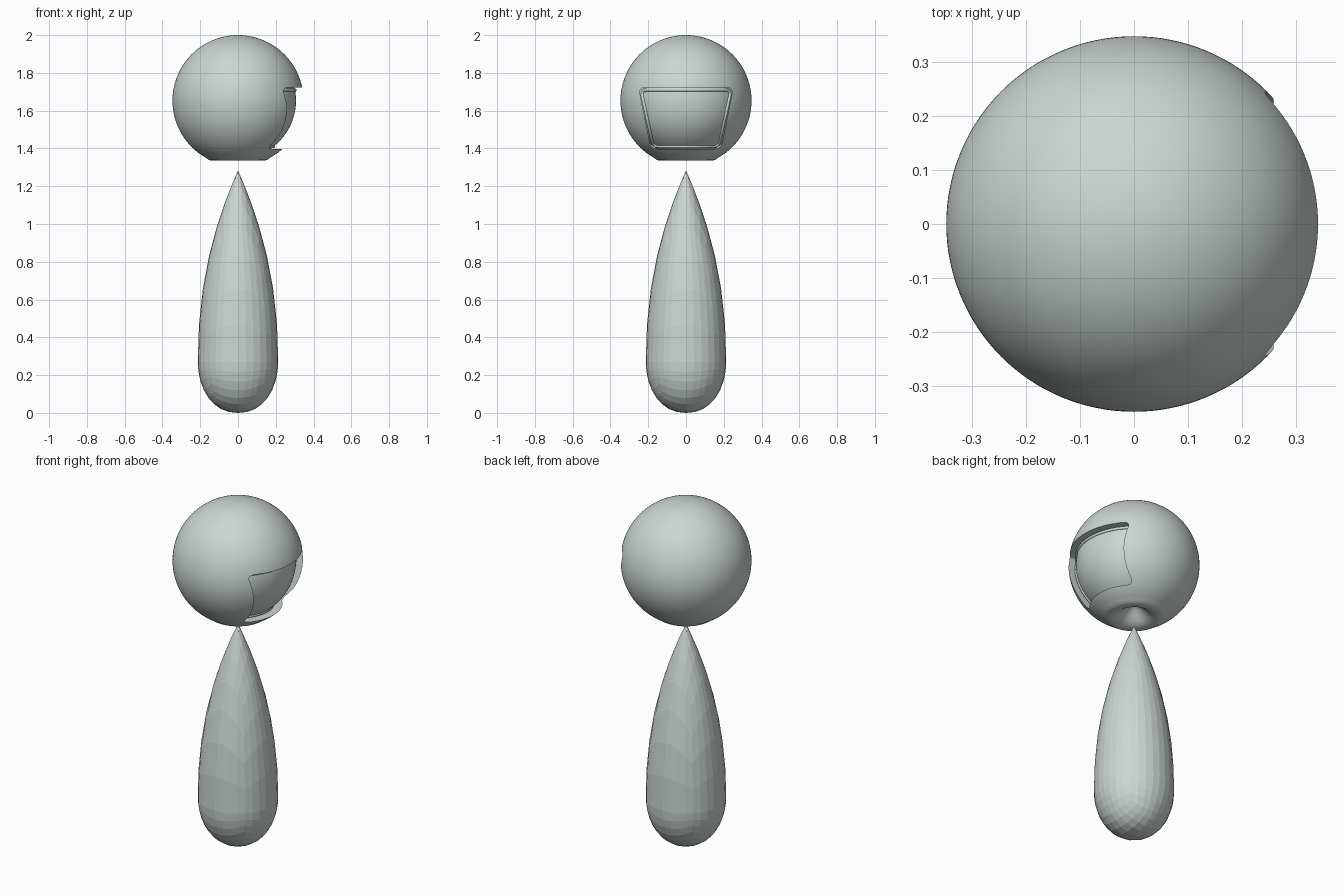
import bpy, bmesh
from math import sin, cos, pi, radians, sqrt, asin
from mathutils import Vector

default = bpy.data.objects.get("Cube")
if default:
    bpy.data.objects.remove(default, do_unlink=True)

GREY = (0.60, 0.67, 0.65, 1)
shell = bpy.data.materials.new("pale_grey_green")
shell.use_nodes = True
shell.diffuse_color = GREY
shell.node_tree.nodes["Principled BSDF"].inputs["Base Color"].default_value = GREY

CENTRE = Vector((0, 0, 1.653))
R_HEAD, R_FACE = 0.347, 0.307


def add_object(name, bm):
    bmesh.ops.recalc_face_normals(bm, faces=bm.faces)
    mesh = bpy.data.meshes.new(name)
    bm.to_mesh(mesh)
    bm.free()
    mesh.materials.append(shell)
    obj = bpy.data.objects.new(name, mesh)
    bpy.context.collection.objects.link(obj)
    return obj


def activate(obj):
    bpy.ops.object.select_all(action="DESELECT")
    obj.select_set(True)
    bpy.context.view_layer.objects.active = obj


def cut(target, cutter):
    """Subtract the cutter from the target and discard it."""
    mod = target.modifiers.new("cut", "BOOLEAN")
    mod.operation, mod.solver, mod.object = "DIFFERENCE", "EXACT", cutter
    activate(target)
    bpy.ops.object.modifier_apply(modifier=mod.name)
    bpy.data.objects.remove(cutter, do_unlink=True)


def lathe(name, profile, segments):
    bm = bmesh.new()
    verts = [bm.verts.new((r, 0, z)) for r, z in profile]
    edges = [bm.edges.new(pair) for pair in zip(verts, verts[1:])]
    bmesh.ops.spin(bm, geom=verts + edges, axis=(0, 0, 1), cent=(0, 0, 0),
                   angle=2 * pi, steps=segments, use_merge=True)
    bmesh.ops.remove_doubles(bm, verts=bm.verts, dist=0.0001)
    return add_object(name, bm)


def window_outline(inset=0.0, steps=6):
    """Rounded trapezoid in (y, z), wider at the top."""
    top, low = 0.25 - inset, 0.185 - inset
    zt, zl = 1.722 - inset, 1.398 + inset
    corners = [Vector(p) for p in ((-low, zl), (low, zl), (top, zt), (-top, zt))]
    points = []
    for i, c in enumerate(corners):
        a = c + (corners[i - 1] - c).normalized() * 0.035
        b = c + (corners[(i + 1) % 4] - c).normalized() * 0.035
        for k in range(steps + 1):
            t = k / steps
            points.append(a * (1 - t) ** 2 + c * 2 * t * (1 - t) + b * t * t)
    return points


# Head: sphere with a rounded rim and a dimple underneath
last = pi - asin(0.17 / R_HEAD)
profile = [(R_HEAD * sin(last * i / 56), CENTRE.z + R_HEAD * cos(last * i / 56))
           for i in range(57)]
profile += [(0.155, 1.339), (0.135, 1.335), (0.115, 1.336), (0.095, 1.343),
            (0.075, 1.356), (0.055, 1.374), (0.035, 1.393), (0.015, 1.407), (0, 1.41)]
head = lathe("head", profile, 128)

# Face window: prism hollowed by an inner sphere, then cut from the head
bm = bmesh.new()
base = bm.faces.new([bm.verts.new((0.08, y, z)) for y, z in window_outline()])
sweep = bmesh.ops.extrude_face_region(bm, geom=[base])
bmesh.ops.translate(bm, vec=(0.4, 0, 0),
                    verts=[v for v in sweep["geom"] if isinstance(v, bmesh.types.BMVert)])
window = add_object("window_cutter", bm)

bm = bmesh.new()
bmesh.ops.create_uvsphere(bm, u_segments=128, v_segments=64, radius=R_FACE)
bmesh.ops.translate(bm, vec=CENTRE, verts=bm.verts)
cut(window, add_object("face_core", bm))
cut(head, window)
activate(head)
bpy.ops.object.shade_smooth_by_angle(angle=radians(35))

# Bead running round the inside of the window
path = []
outline = window_outline(0.012)
for i, p in enumerate(outline):
    q = outline[(i + 1) % len(outline)]
    n = max(1, round((q - p).length / 0.02))
    path += [p.lerp(q, k / n) for k in range(n)]
curve = bpy.data.curves.new("window_bead", "CURVE")
curve.dimensions = "3D"
curve.bevel_depth, curve.bevel_resolution = 0.009, 3
spline = curve.splines.new("POLY")
spline.points.add(len(path) - 1)
for point, (y, z) in zip(spline.points, path):
    x = sqrt(R_FACE ** 2 - y * y - (z - CENTRE.z) ** 2)
    point.co = (x, y, z, 1)
spline.use_cyclic_u = True
spline.use_smooth = True
curve.materials.append(shell)
bead = bpy.data.objects.new("window_bead", curve)
bpy.context.collection.objects.link(bead)

# Body: faceted teardrop shaped from a quad sphere
WAIST, TIP, RADIUS = 0.27, 1.283, 0.213
bm = bmesh.new()
bmesh.ops.create_cube(bm, size=2)
bmesh.ops.subdivide_edges(bm, edges=bm.edges[:], cuts=7, use_grid_fill=True)
for v in bm.verts:
    # even angular spacing across each cube face
    d = Vector([sin(c * pi / 4) / cos(c * pi / 4) for c in v.co]).normalized()
    flat = Vector((d.x, d.y, 0))
    ring = flat.length
    if d.z > 0:
        r, z = 1 - d.z ** 2.15, WAIST + (TIP - WAIST) * d.z
    else:
        r, z = ring ** 0.9, WAIST * (1 + d.z)
    side = flat / ring if ring > 0.0001 else Vector()
    v.co = side * RADIUS * r + Vector((0, 0, z))
add_object("body", bm)
